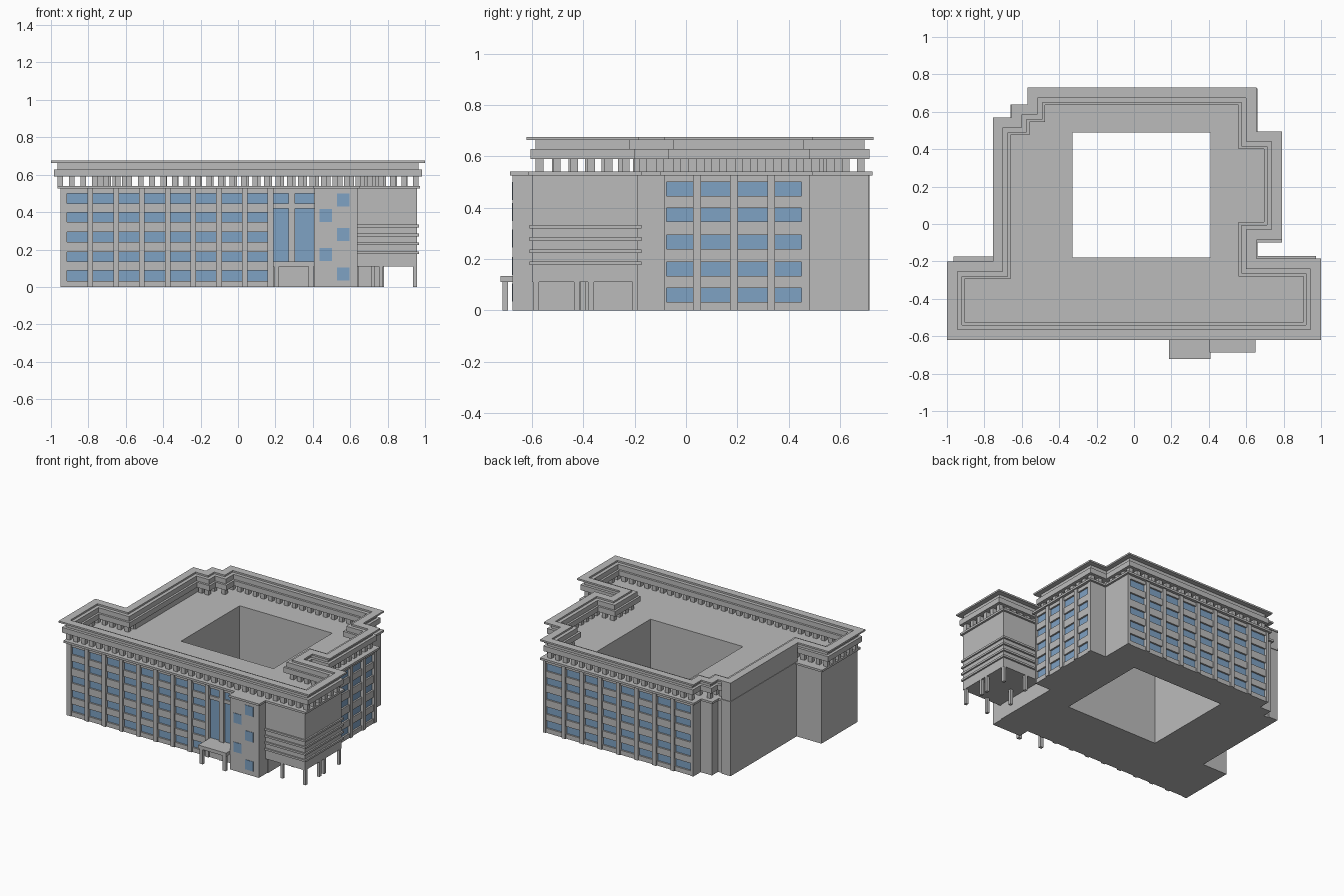
import bpy
import bmesh
from mathutils import Vector
from mathutils.geometry import tessellate_polygon

cube = bpy.data.objects.get("Cube")
if cube:
    bpy.data.objects.remove(cube)


def make_material(name, rgb):
    m = bpy.data.materials.new(name)
    m.use_nodes = True
    m.diffuse_color = (*rgb, 1)
    m.node_tree.nodes["Principled BSDF"].inputs["Base Color"].default_value = (*rgb, 1)
    return m


stone = make_material("grey stone", (0.5, 0.5, 0.5))
glass = make_material("blue glass", (0.21, 0.36, 0.55))


def finish(name, bm, mat):
    bmesh.ops.recalc_face_normals(bm, faces=bm.faces)
    mesh = bpy.data.meshes.new(name)
    bm.to_mesh(mesh)
    bm.free()
    mesh.materials.append(mat)
    obj = bpy.data.objects.new(name, mesh)
    bpy.context.collection.objects.link(obj)


def boxes(name, bounds, mat=stone):
    """One object from boxes given as (x0, x1, y0, y1, z0, z1)."""
    bm = bmesh.new()
    for x0, x1, y0, y1, z0, z1 in bounds:
        for v in bmesh.ops.create_cube(bm, size=1)["verts"]:
            v.co = Vector((x0 + (v.co.x + 0.5) * (x1 - x0),
                           y0 + (v.co.y + 0.5) * (y1 - y0),
                           z0 + (v.co.z + 0.5) * (z1 - z0)))
    finish(name, bm, mat)


def offset(loop, d):
    """Move a counter-clockwise right-angled outline inward by d."""
    out = []
    for i, p in enumerate(loop):
        p = Vector(p)
        a = (p - Vector(loop[i - 1])).normalized()
        b = (Vector(loop[(i + 1) % len(loop)]) - p).normalized()
        out.append(p + d * Vector((-a.y - b.y, a.x + b.x)))
    return out


def prism(name, loops, z0, z1):
    """Extrude an outline, with any holes after it, from z0 to z1."""
    bm = bmesh.new()
    flat = [Vector((p[0], p[1], 0)) for loop in loops for p in loop]
    tris = tessellate_polygon([[Vector((p[0], p[1], 0)) for p in loop] for loop in loops])
    low = [bm.verts.new((p.x, p.y, z0)) for p in flat]
    high = [bm.verts.new((p.x, p.y, z1)) for p in flat]
    for t in tris:
        bm.faces.new([low[i] for i in t])
        bm.faces.new([high[i] for i in t])
    start = 0
    for loop in loops:
        n = len(loop)
        for i in range(n):
            a, b = start + i, start + (i + 1) % n
            bm.faces.new((low[a], low[b], high[b], high[a]))
        start += n
    finish(name, bm, stone)


# Outlines: roof edge, walls, courtyard
north_west = [(-0.555, 0.625), (-0.645, 0.625), (-0.645, 0.555), (-0.74, 0.555),
              (-0.74, -0.19), (-0.95, -0.19)]
roof_edge = [(-1, -0.62), (1, -0.62), (1, -0.185), (0.655, -0.185), (0.655, -0.085),
             (0.79, -0.085), (0.79, 0.495), (0.655, 0.495), (0.655, 0.73), (-0.57, 0.73),
             (-0.57, 0.64), (-0.655, 0.64), (-0.655, 0.57), (-0.755, 0.57),
             (-0.755, -0.2), (-1, -0.2)]
wall_edge = [(-0.95, -0.6), (0.957, -0.6), (0.957, -0.187), (0.645, -0.187),
             (0.645, -0.085), (0.775, -0.085), (0.775, 0.48), (0.645, 0.48),
             (0.645, 0.71), (-0.555, 0.71)] + north_west
core_edge = [(-0.95, -0.58), (0.645, -0.58), (0.645, -0.085), (0.755, -0.085),
             (0.755, 0.48), (0.645, 0.48), (0.645, 0.69), (-0.555, 0.69)] + north_west
court = [(-0.33, -0.18), (0.41, -0.18), (0.41, 0.49), (-0.33, 0.49)]
WALL, ROOF = 0.525, 0.54

# Main body and roof stack
prism("main_body", [core_edge, court], 0, WALL)
prism("roof_slab", [offset(wall_edge, -0.015), court], WALL, ROOF)
prism("lower_beam", [offset(roof_edge, 0.015), offset(roof_edge, 0.095)], 0.59, 0.628)
prism("upper_beam", [offset(roof_edge, 0.035), offset(roof_edge, 0.08)], 0.628, 0.663)
prism("cornice", [roof_edge, offset(roof_edge, 0.055)], 0.663, 0.675)
boxes("west_wall", [(-0.752, -0.68, -0.2, 0.565, 0, 0.663)])

# Short columns carrying the beams
columns = []
path = offset(roof_edge, 0.05)
for i, p in enumerate(path):
    q = path[(i + 1) % len(path)]
    count = max(1, round((q - p).length / 0.061))
    for k in range(count):
        c = p.lerp(q, k / count)
        columns.append((c.x - 0.015, c.x + 0.015, c.y - 0.015, c.y + 0.015, ROOF, 0.59))
boxes("roof_columns", columns)

# Window facades: glass at the core wall, spandrels and pilasters in front
ROWS = [(0.033, 0.088), (0.135, 0.188), (0.24, 0.293), (0.347, 0.398), (0.445, 0.5)]
SIDES = {
    "front": lambda u0, u1, n: (u0, u1, -0.58 - n, -0.57),
    "east": lambda u0, u1, n: (0.745, 0.755 + n, u0, u1),
    "back": lambda u0, u1, n: (u0, u1, 0.68, 0.69 + n),
}


def facade(side, wall0, wall1, win0, win1, pilasters):
    at = SIDES[side]
    levels = [0] + [z for row in ROWS for z in row] + [WALL]
    boxes(side + "_windows", [(*at(win0, win1, 0.003), *row) for row in ROWS], glass)
    boxes(side + "_spandrels", [(*at(win0, win1, 0.015), levels[i], levels[i + 1])
                                for i in range(0, len(levels), 2)])
    boxes(side + "_end_walls", [(*at(a, b, 0.02), 0, WALL)
                                for a, b in ((wall0, win0), (win1, wall1)) if b > a])
    boxes(side + "_pilasters", [(*at(u - 0.015, u + 0.015, 0.025), 0, WALL)
                                for u in pilasters])


facade("front", -0.95, 0.187, -0.914, 0.187, [-0.789 + 0.1375 * i for i in range(8)])
facade("east", -0.085, 0.48, -0.075, 0.45, [0.043, 0.187, 0.332])
facade("back", -0.555, 0.645, -0.535, 0.625, [-0.535 + 0.145 * i for i in range(1, 8)])

# Entrance bay with tall glazing
front = SIDES["front"]
boxes("entrance_glass", [(*front(0.187, 0.405, 0.003), 0.12, 0.5)], glass)
boxes("entrance_surround", [
    (*front(0.187, 0.41, 0.015), 0, 0.135),
    (*front(0.187, 0.41, 0.015), 0.42, 0.445),
    (*front(0.187, 0.41, 0.015), 0.5, WALL),
    (*front(0.27, 0.305, 0.02), 0, WALL)])
boxes("canopy", [(0.187, 0.41, -0.722, -0.58, 0.11, 0.135)])
boxes("canopy_posts", [(x, x + 0.025, -0.715, -0.693, 0, 0.11) for x in (0.193, 0.378)])

# Stair tower with staggered windows
boxes("stair_tower", [(0.41, 0.64, -0.675, -0.57, 0, WALL)])
boxes("tower_ledge", [(0.405, 0.65, -0.686, -0.57, WALL, ROOF)])
boxes("tower_windows", [(x, x + 0.065, -0.678, -0.67, z, z + 0.07) for x, z in
                        ((0.53, 0.035), (0.437, 0.138), (0.53, 0.245),
                         (0.437, 0.348), (0.53, 0.43))], glass)

# Raised wing on posts, wrapped by thin bands
boxes("raised_wing", [(0.63, 0.957, -0.6, -0.187, 0.11, WALL)])
boxes("wing_bands", [(0.64, 0.968, -0.61, -0.174, z, z + 0.014)
                     for z in (0.176, 0.223, 0.271, 0.319)])
boxes("wing_posts", [(x - 0.01, x + 0.01, y - 0.011, y + 0.011, 0, 0.11) for x, y in
                     ((0.946, -0.584), (0.946, -0.425), (0.946, -0.37), (0.946, -0.198),
                      (0.765, -0.584), (0.765, -0.198), (0.72, -0.4))])
